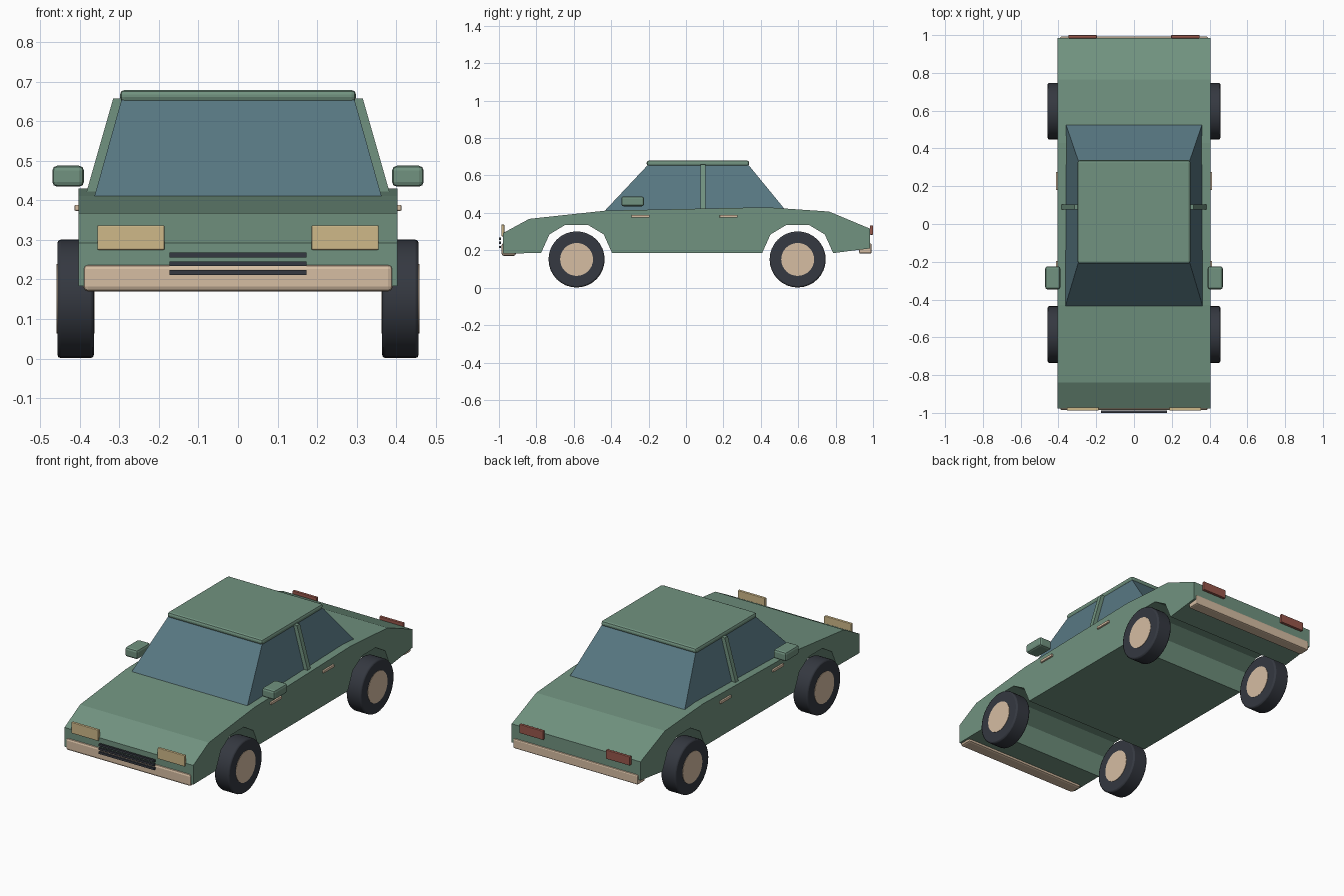
import bpy, bmesh, math
from mathutils import Matrix

if "Cube" in bpy.data.objects:
    bpy.data.objects.remove(bpy.data.objects["Cube"])


def material(name, rgb):
    m = bpy.data.materials.new(name)
    m.diffuse_color = (*rgb, 1)
    m.use_nodes = True
    m.node_tree.nodes["Principled BSDF"].inputs["Base Color"].default_value = m.diffuse_color
    return m


GREEN = material("green_paint", (0.165, 0.29, 0.215))
GLASS = material("blue_glass", (0.098, 0.188, 0.225))
TRIM = material("beige_trim", (0.67, 0.51, 0.365))
LAMP = material("lamp_yellow", (0.62, 0.48, 0.25))
RUBBER = material("dark_rubber", (0.035, 0.04, 0.052))
RED = material("tail_red", (0.31, 0.095, 0.07))


def finish(name, bm, mat, bevel=0.0, segments=2):
    bmesh.ops.recalc_face_normals(bm, faces=bm.faces)
    mesh = bpy.data.meshes.new(name)
    bm.to_mesh(mesh)
    bm.free()
    mesh.materials.append(mat)
    ob = bpy.data.objects.new(name, mesh)
    bpy.context.collection.objects.link(ob)
    if bevel:
        mod = ob.modifiers.new("soft_edges", 'BEVEL')
        mod.width = bevel
        mod.segments = segments
        mod.limit_method = 'ANGLE'
    return ob


def box(name, x, y, z, mat, bevel=0.0):
    """Box from (min, max) ranges on each axis."""
    bm = bmesh.new()
    bmesh.ops.create_cube(bm, size=1)
    for v in bm.verts:
        v.co = [(r[0] + r[1]) / 2 + c * (r[1] - r[0]) for r, c in zip((x, y, z), v.co)]
    return finish(name, bm, mat, bevel)


def prism(name, profile, half_width, mat):
    """Side profile of (y, z) points extruded across x."""
    bm = bmesh.new()
    face = bm.faces.new([bm.verts.new((-half_width, y, z)) for y, z in profile])
    ext = bmesh.ops.extrude_face_region(bm, geom=[face])
    for v in ext["geom"]:
        if isinstance(v, bmesh.types.BMVert):
            v.co.x = half_width
    return finish(name, bm, mat)


def loft(name, lower, upper, mat):
    """Solid between two four-point loops."""
    bm = bmesh.new()
    a = [bm.verts.new(p) for p in lower]
    b = [bm.verts.new(p) for p in upper]
    bm.faces.new(a)
    bm.faces.new(b)
    for i in range(4):
        j = (i + 1) % 4
        bm.faces.new((a[i], a[j], b[j], b[i]))
    return finish(name, bm, mat)


def rect(x0, x1, y0, y1, z):
    return [(x0, y0, z), (x1, y0, z), (x1, y1, z), (x0, y1, z)]


def disc(name, radius, width, x, y, z, mat, bevel=0.0):
    bm = bmesh.new()
    bmesh.ops.create_cone(bm, cap_ends=True, segments=32, radius1=radius, radius2=radius,
                          depth=width, matrix=Matrix.Translation((x, y, z))
                          @ Matrix.Rotation(math.pi / 2, 4, 'Y'))
    ob = finish(name, bm, mat, bevel)
    bpy.context.view_layer.objects.active = ob
    ob.select_set(True)
    bpy.ops.object.shade_smooth_by_angle(angle=math.radians(35))
    ob.select_set(False)


FRONT_AXLE, REAR_AXLE, WHEEL_Z = -0.585, 0.597, 0.151


def arch(cy):
    """Wheel arch outline, rear to front."""
    half = [(0.19, 0.185), (0.145, 0.285), (0.06, 0.336)]
    return [(cy + d, z) for d, z in half] + [(cy - d, z) for d, z in reversed(half)]


# Body shell with arches running through the full width
outline = [(-0.978, 0.183), (-0.978, 0.292), (-0.838, 0.368), (-0.43, 0.412),
           (0.43, 0.43), (0.765, 0.407), (0.985, 0.315), (0.985, 0.21)]
prism("body", outline + arch(REAR_AXLE) + arch(FRONT_AXLE), 0.404, GREEN)

# Cabin glass and roof
loft("cabin_glass", rect(-0.365, 0.365, -0.44, 0.54, 0.405),
     rect(-0.295, 0.295, -0.205, 0.335, 0.655), GLASS)
box("roof", (-0.299, 0.299), (-0.21, 0.338), (0.65, 0.68), GREEN, 0.012)

# Bumpers
box("front_bumper", (-0.392, 0.392), (-0.986, -0.91), (0.17, 0.238), TRIM, 0.012)
box("rear_bumper", (-0.392, 0.392), (0.925, 0.992), (0.182, 0.238), TRIM, 0.008)

# Grille bars
for i, z in enumerate((0.218, 0.24, 0.262)):
    box(f"grille_bar_{i + 1}", (-0.174, 0.174), (-1.0, -0.988), (z - 0.006, z + 0.006), RUBBER)

for s, side in ((-1, "left"), (1, "right")):
    def span(a, b):
        return tuple(sorted((s * a, s * b)))

    # Lamps
    box(f"{side}_headlight", span(0.186, 0.356), (-0.987, -0.971), (0.275, 0.337), LAMP, 0.003)
    box(f"{side}_tail_light", span(0.197, 0.347), (0.983, 1.0), (0.283, 0.333), RED, 0.003)

    # Door pillar leaning with the glass
    x0, x1 = span(0.352, 0.384)
    t0, t1 = span(0.285, 0.316)
    loft(f"{side}_door_pillar", rect(x0, x1, 0.077, 0.104, 0.42),
         rect(t0, t1, 0.077, 0.104, 0.658), GREEN)

    # Mirror and door handles
    box(f"{side}_mirror", span(0.39, 0.47), (-0.346, -0.224), (0.435, 0.488), GREEN, 0.012)
    for part, y in (("front", -0.243), ("rear", 0.228)):
        box(f"{side}_{part}_handle", span(0.398, 0.414), (y - 0.048, y + 0.048),
            (0.374, 0.389), TRIM, 0.003)

    # Wheels
    for part, y in (("front", FRONT_AXLE), ("rear", REAR_AXLE)):
        disc(f"{side}_{part}_tyre", 0.15, 0.092, s * 0.411, y, WHEEL_Z, RUBBER, 0.008)
        disc(f"{side}_{part}_hub", 0.088, 0.096, s * 0.411, y, WHEEL_Z, TRIM)
